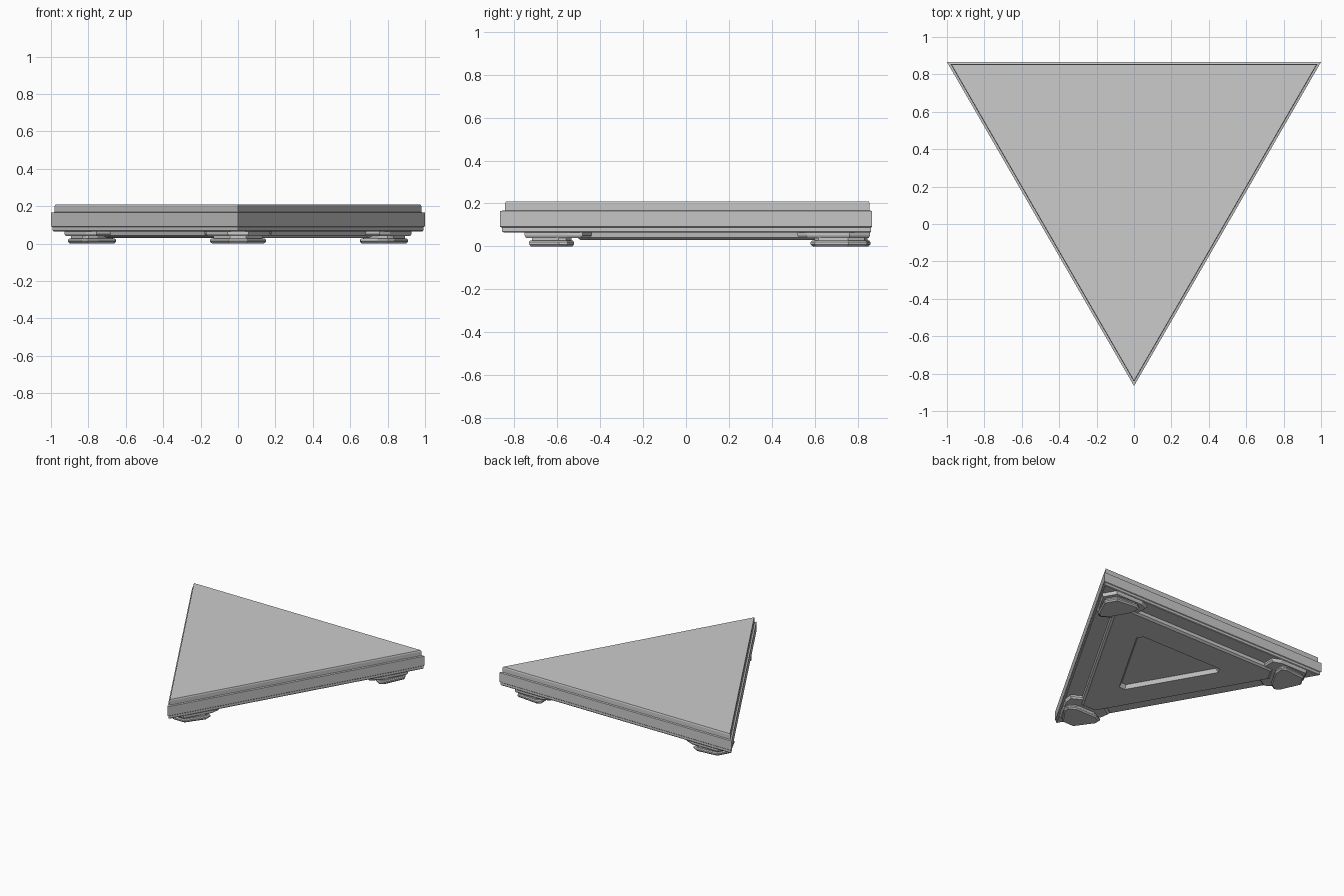
import bpy, bmesh, math

if "Cube" in bpy.data.objects:
    bpy.data.objects.remove(bpy.data.objects["Cube"])

CY = 0.2887          # centroid of the triangle in y
R = 1.1547           # centroid to corner


def loft(name, rings):
    """Skin a stack of equal-count outlines [(points, z), ...] and cap both ends."""
    bm = bmesh.new()
    loops = [[bm.verts.new((x, y, z)) for x, y in pts] for pts, z in rings]
    for a, b in zip(loops, loops[1:]):
        n = len(a)
        for i in range(n):
            j = (i + 1) % n
            bm.faces.new((a[i], a[j], b[j], b[i]))
    bm.faces.new(loops[0])
    bm.faces.new(loops[-1])
    bmesh.ops.recalc_face_normals(bm, faces=bm.faces)
    me = bpy.data.meshes.new(name)
    bm.to_mesh(me)
    bm.free()
    ob = bpy.data.objects.new(name, me)
    bpy.context.collection.objects.link(ob)
    return ob


def place(k, d, w):
    """Point d outward along corner k and w sideways."""
    a = math.radians(-90 + 120 * k)
    return (d * math.cos(a) - w * math.sin(a), CY + d * math.sin(a) + w * math.cos(a))


def tri(s):
    return [place(k, R * s, 0) for k in range(3)]


def cut_tri(inset, d):
    """Triangle inset from the edges with its corners cut off at distance d."""
    w = (R - 2 * inset - d) / math.sqrt(3)
    return [place(k, d, side * w) for k in range(3) for side in (-1, 1)]


def corner_shape(k, half, s=1.0, mid=0.9):
    """Mirrored half outline at corner k, scaled about distance mid."""
    pts = half + [(d, -w) for d, w in reversed(half)]
    return [place(k, mid + (d - mid) * s, w * s) for d, w in pts]


# Main slab with a lower lip and a stepped top
loft("slab", [(tri(.985), .065), (tri(.992), .07), (tri(.992), .088), (tri(1), .092),
              (tri(1), .165), (tri(.98), .168), (tri(.98), .2), (tri(.975), .21)])

# Underside plate with sloped sides and a central triangular recess
loft("under_plate", [(cut_tri(.12, .80), .075), (cut_tri(.125, .795), .042),
                     (cut_tri(.14, .78), .03), (cut_tri(.345, .42), .03),
                     (cut_tri(.36, .40), .058)])

# Corner brackets, necks and foot pads
bracket = [(1.04, .055), (.84, .17), (.77, .18), (.72, .09)]
pad = [(1.02, .05), (.88, .15), (.84, .15), (.81, .09)]
for k in range(3):
    loft(f"corner_bracket_{k}", [(corner_shape(k, bracket), .07),
                                 (corner_shape(k, bracket), .052),
                                 (corner_shape(k, bracket, .95), .04)])
    loft(f"foot_neck_{k}", [(corner_shape(k, pad, .88), .045),
                            (corner_shape(k, pad, .88), .02)])
    loft(f"foot_pad_{k}", [(corner_shape(k, pad, .95), .027), (corner_shape(k, pad), .02),
                           (corner_shape(k, pad), .01), (corner_shape(k, pad, .92), 0)])
